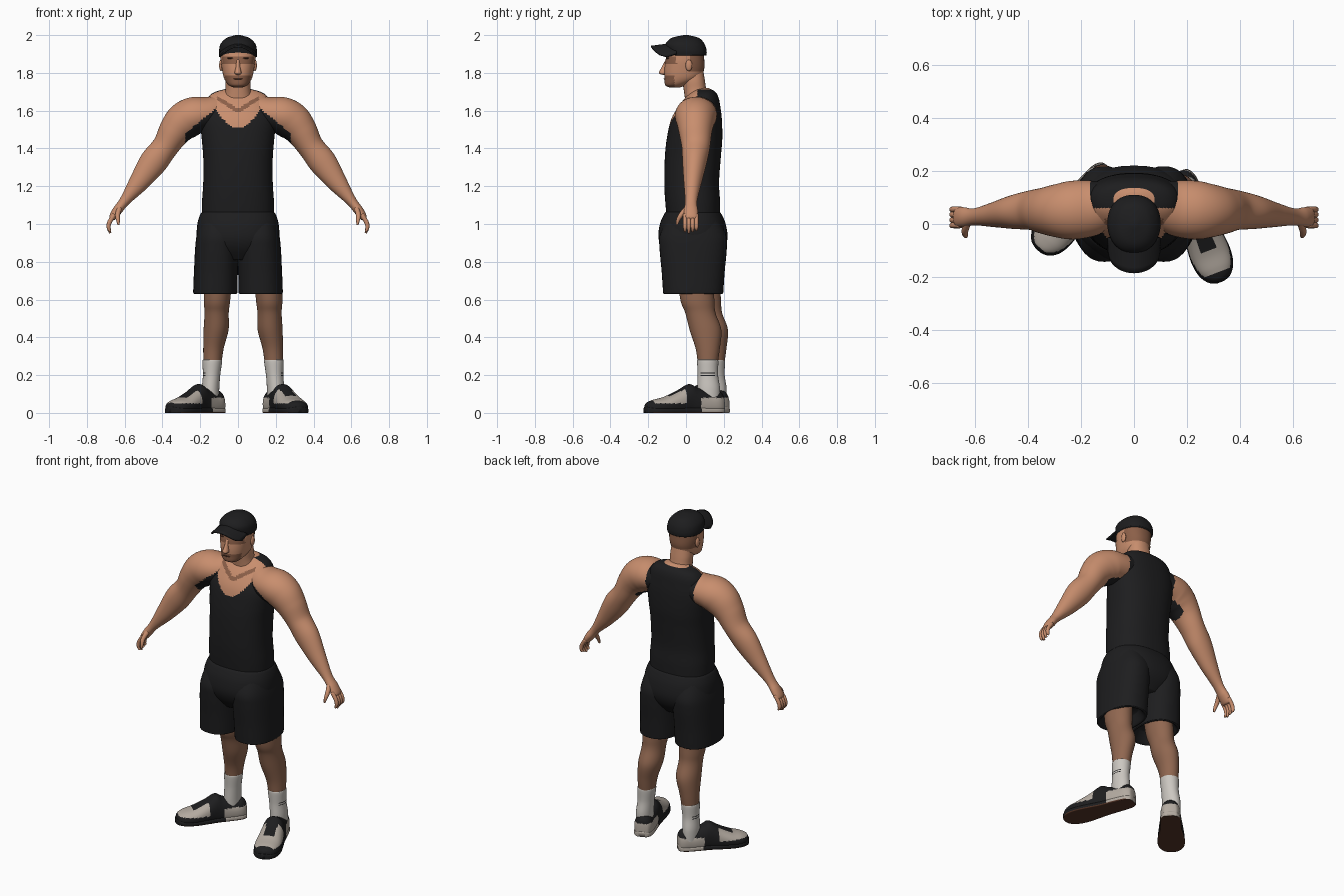
import bpy, bmesh, math
from mathutils import Vector, Matrix

default_cube = bpy.data.objects.get("Cube")
if default_cube:
    bpy.data.objects.remove(default_cube)


def material(name, red, green, blue):
    mat = bpy.data.materials.new(name)
    mat.use_nodes = True
    colour = (red, green, blue, 1)
    mat.diffuse_color = colour
    mat.node_tree.nodes["Principled BSDF"].inputs["Base Color"].default_value = colour
    return mat


skin = material("skin", .58, .27, .155)
leg_skin = material("leg skin", .28, .135, .08)
stubble = material("stubble", .26, .115, .065)
black = material("black cloth", .0125, .0125, .0135)
sock_white = material("sock white", .6, .57, .53)
panel_white = material("shoe panel", .45, .4, .35)
sole_brown = material("sole brown", .09, .035, .02)

X, Y, Z = Vector((1, 0, 0)), Vector((0, 1, 0)), Vector((0, 0, 1))


def finish(name, bm, mats, rule=None):
    """Turn a bmesh into a smooth object, colouring its faces by a rule."""
    bmesh.ops.recalc_face_normals(bm, faces=bm.faces)
    for face in bm.faces:
        face.smooth = True
        if rule:
            face.material_index = int(rule(face.calc_center_median(), face.normal))
    mesh = bpy.data.meshes.new(name)
    bm.to_mesh(mesh)
    bm.free()
    for mat in mats:
        mesh.materials.append(mat)
    obj = bpy.data.objects.new(name, mesh)
    bpy.context.scene.collection.objects.link(obj)
    return obj


def smooth_path(rings, steps):
    """Catmull-Rom interpolation of ring values."""
    result = []
    last = len(rings) - 1
    for i in range(last):
        a, b, c, d = (rings[min(max(k, 0), last)] for k in range(i - 1, i + 3))
        for step in range(steps):
            t = step / steps
            result.append([
                q + t / 2 * (r - p + t * (2 * p - 5 * q + 4 * r - s + t * (3 * (q - r) + s - p)))
                for p, q, r, s in zip(a, b, c, d)])
    return result + [list(rings[-1])]


def loft(name, rings, mats, rule=None, frame=None, segments=40, steps=6, power=.9, floor=None):
    """Skin rounded rings (x, y, z, radius, radius); no frame means follow the path."""
    bm = bmesh.new()
    path = smooth_path(rings, steps)
    centres = [Vector(ring[:3]) for ring in path]
    loops = []
    for i, ring in enumerate(path):
        if frame:
            u, v = frame
        else:
            along = (centres[min(i + 1, len(path) - 1)] - centres[max(i - 1, 0)]).normalized()
            v = (Y - along * along.dot(Y)).normalized()
            u = v.cross(along)
        loop = []
        for k in range(segments):
            angle = math.tau * k / segments
            c, s = math.cos(angle), math.sin(angle)
            co = (centres[i] + u * math.copysign(abs(c) ** power, c) * max(ring[3], .002)
                  + v * math.copysign(abs(s) ** power, s) * max(ring[4], .002))
            if floor is not None:
                co.z = max(co.z, floor)
            loop.append(bm.verts.new(co))
        loops.append(loop)
    for low, high in zip(loops, loops[1:]):
        for k in range(segments):
            n = (k + 1) % segments
            bm.faces.new((low[k], low[n], high[n], high[k]))
    bm.faces.new(loops[0])
    bm.faces.new(loops[-1])
    return finish(name, bm, mats, rule)


def column(name, rows, mats, rule=None, side=1, shift=(0, 0), **options):
    """Loft of level rings given as (z, x, y, x radius, y radius)."""
    rings = [(side * x + shift[0], y + shift[1], z, rx, ry) for z, x, y, rx, ry in rows]
    return loft(name, rings, mats, rule, frame=(X, Y), **options)


def ball(name, centre, size, mat):
    bm = bmesh.new()
    bmesh.ops.create_uvsphere(bm, u_segments=20, v_segments=12, radius=1,
                              matrix=Matrix.LocRotScale(centre, None, size))
    return finish(name, bm, [mat])


# Torso: tank top, bare upper chest and necklace-shaped crease
def torso_colour(co, normal):
    x = abs(co.x)
    if co.y < .06:
        if abs(co.z - 1.6 - .6 * x) < .012 and x < .11:
            return 2
        return co.z > 1.51 + 7 * x * x or (x > .185 and co.z > 1.57)
    return (x > .17 and co.z > 1.56) or co.z > 1.712


column("torso", [
    (1.02, 0, .04, .19, .14), (1.12, 0, .035, .19, .145), (1.22, 0, .03, .184, .145),
    (1.35, 0, .036, .184, .148), (1.45, 0, .045, .192, .147), (1.55, 0, .055, .2, .135),
    (1.62, 0, .07, .185, .112), (1.67, 0, .085, .16, .087), (1.7, 0, .092, .12, .062),
    (1.72, 0, .09, .04, .03)],
    [black, skin, stubble], torso_colour, segments=112, steps=12, power=.85)

# Neck and head
column("neck", [(1.6, 0, .07, .09, .07), (1.66, 0, .06, .075, .065), (1.71, 0, .048, .066, .06),
                (1.76, 0, .04, .066, .06), (1.82, 0, .03, .06, .06)], [skin])


def head_colour(co, normal):
    beard = co.z < 1.785 and co.y < -.06
    hair = co.y > .02 and co.z > 1.805
    eye_shadow = co.y < -.05 and 1.845 < co.z < 1.885
    return beard or hair or eye_shadow


column("head", [
    (1.722, 0, -.06, .02, .025), (1.735, 0, -.055, .05, .055), (1.77, 0, -.02, .073, .093),
    (1.82, 0, -.009, .085, .105), (1.88, 0, -.005, .092, .101), (1.94, 0, 0, .085, .09),
    (1.97, 0, 0, .04, .04)],
    [skin, stubble], head_colour, segments=56, steps=9)
column("nose", [(1.79, 0, -.115, .008, .01), (1.8, 0, -.118, .018, .025),
                (1.83, 0, -.11, .012, .019), (1.87, 0, -.1, .009, .008)], [skin], segments=16)
ball("mouth", (0, -.112, 1.768), (.024, .007, .003), sole_brown)
for side, label in ((1, "left"), (-1, "right")):
    ball(label + "_ear", (side * .09, .015, 1.84), (.01, .018, .03), skin)
    ball(label + "_eye", (side * .036, -.092, 1.858), (.013, .008, .004), sole_brown)
    ball(label + "_eyebrow", (side * .037, -.093, 1.878), (.022, .012, .005), sole_brown)

# Cap crown and curved brim
column("cap_crown", [
    (1.893, 0, .006, .098, .103), (1.92, 0, .002, .1, .107), (1.955, 0, -.005, .091, .102),
    (1.985, 0, -.004, .06, .072), (2, 0, 0, .012, .012)], [black])
bm = bmesh.new()
rows = []
for i in range(21):
    across = i / 10 - 1
    reach = .05 + .085 * math.sqrt(1 - across ** 2)
    rows.append([bm.verts.new((.097 * across, -.05 - reach * j / 6,
                               1.957 - .055 * across ** 2 - .018 * j / 6)) for j in range(7)])
for a, b in zip(rows, rows[1:]):
    for j in range(6):
        bm.faces.new((a[j], b[j], b[j + 1], a[j + 1]))
brim = finish("cap_brim", bm, [black])
thickness = brim.modifiers.new("thickness", "SOLIDIFY")
thickness.thickness, thickness.offset = .009, 0

# Shorts: seat and waist, legs added below
column("shorts_seat", [
    (1.065, 0, .036, .186, .14), (1.05, 0, .036, .2, .153), (1, 0, .036, .215, .174),
    (.93, 0, .037, .217, .183), (.87, 0, .038, .19, .165), (.81, 0, .038, .1, .12)],
    [black], power=.85)


# Dark cloth folds under the arm and the strap over the shoulder
def arm_colour(co, normal):
    x = abs(co.x)
    armpit = x < .28 and co.y < .11 and co.z < 1.48 + .8 * (.28 - x)
    return armpit or (x < .165 and co.y > .085)


def sock_colour(co, normal):
    return abs(normal.x) > .75 and abs(co.x) > .17 and abs(abs(co.z - .204) - .007) < .003


def shoe_colour(co, normal):
    tongue = abs(co.x) < .032 and co.y > -.23
    toe_panel = -.315 < co.y < -.14 and co.z > .05 and not tongue
    heel_panel = co.y > -.06 and .02 < co.z < .08
    return toe_panel or heel_panel


def sole_colour(co, normal):
    return 2 if normal.z < -.3 else co.y > -.05


# Limbs, left then right; the right foot is set back and turned out
for side, label, shift, turn, length in (
        (1, "left", (0, 0), 21, 1.06), (-1, "right", (.054, .035), -41, .98)):
    arm = [(.08, .075, 1.6, .083, .085), (.16, .06, 1.585, .088, .105), (.235, .052, 1.572, .1, .11),
           (.29, .05, 1.54, .1, .1), (.335, .05, 1.49, .086, .088), (.385, .052, 1.41, .07, .075),
           (.45, .045, 1.325, .073, .064), (.525, .035, 1.22, .053, .047),
           (.6, .027, 1.122, .028, .032), (.64, .026, 1.07, .025, .037),
           (.664, .026, 1.035, .019, .037), (.67, .026, 1.022, .008, .03)]
    loft(label + "_arm", [(side * x, *rest) for x, *rest in arm], [skin, black], arm_colour,
         segments=64, steps=10, power=1)
    for finger in range(4):
        y = -.005 + .02 * finger
        drop = .008 * abs(finger - 1)
        loft(f"{label}_finger_{finger + 1}", [
            (side * .654, y, 1.05, .012, .011), (side * .68, y, 1.01, .012, .011),
            (side * .685, y, .98, .01, .01), (side * .676, y, .952 + drop, .006, .006)],
            [skin], segments=12, steps=4, power=1)
    loft(label + "_thumb", [
        (side * .625, .01, 1.09, .014, .014), (side * .637, -.025, 1.05, .013, .013),
        (side * .635, -.042, 1.02, .01, .01), (side * .632, -.048, .995, .005, .005)],
        [skin], segments=12, steps=4, power=1)

    # Shorts leg with a hem turned inside
    column(label + "_shorts_leg", [
        (1.02, .1, .037, .1, .14), (.94, .109, .037, .11, .176), (.87, .113, .038, .114, .178),
        (.75, .117, .038, .116, .167), (.65, .12, .038, .117, .16), (.632, .12, .038, .114, .157),
        (.636, .12, .038, .1, .14), (.69, .12, .038, .08, .1)], [black], side=side, power=.85)
    column(label + "_leg", [
        (.76, .155, .045, .075, .095), (.6, .165, .06, .07, .09), (.53, .167, .076, .064, .08),
        (.44, .17, .103, .066, .084), (.34, .184, .115, .054, .064), (.25, .19, .115, .047, .051)],
        [leg_skin], side=side, shift=shift, power=1)
    column(label + "_sock", [
        (.278, .19, .115, .044, .048), (.275, .19, .115, .052, .056), (.2, .194, .116, .046, .054),
        (.13, .199, .12, .046, .06), (.06, .2, .12, .045, .06)],
        [sock_white, black], sock_colour, side=side, shift=shift, steps=18, power=1)

    # Shoe built heel to toe as (y, half width, top height), over a flat sole
    profile = [(.085, .02, .07), (.078, .038, .1), (.05, .053, .12), (0, .058, .115),
               (-.06, .06, .135), (-.1, .062, .152), (-.16, .07, .118), (-.23, .076, .085),
               (-.285, .067, .07), (-.32, .042, .056), (-.332, .012, .04)]
    profile = [(y * length, w, h) for y, w, h in profile]
    upper = loft(label + "_shoe", [(0, y, h * .4, w, h * .6) for y, w, h in profile],
                 [black, panel_white], shoe_colour, frame=(X, Z), floor=.02, segments=64, steps=9)
    sole = loft(label + "_shoe_sole", [(0, y * 1.01, .012, w * 1.03, .02) for y, w, h in profile],
                [black, panel_white, sole_brown], sole_colour, frame=(X, Z), floor=0, power=.6)
    for part in (upper, sole):
        part.location = (side * .2 + shift[0], .113 + shift[1], 0)
        part.rotation_euler.z = math.radians(turn)
